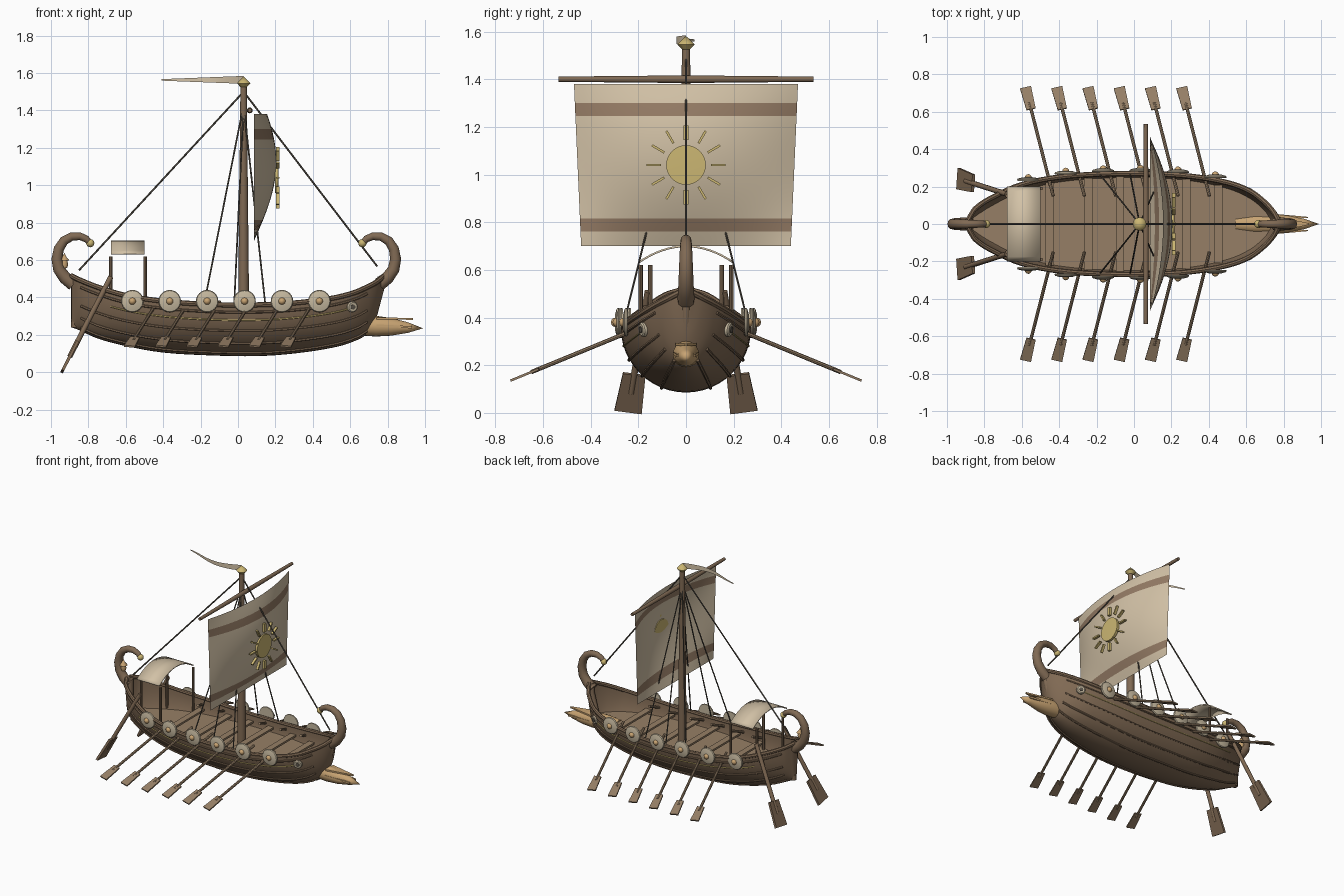
import bpy, bmesh, math
from mathutils import Vector as V

cube = bpy.data.objects.get("Cube")
if cube:
    bpy.data.objects.remove(cube, do_unlink=True)


def material(name, r, g, b):
    m = bpy.data.materials.new(name)
    m.use_nodes = True
    m.diffuse_color = (r, g, b, 1)
    for n in m.node_tree.nodes:
        if n.type == 'BSDF_PRINCIPLED':
            n.inputs["Base Color"].default_value = (r, g, b, 1)
            n.inputs["Roughness"].default_value = 0.8
    return m


HULL = material("hull_wood", .215, .142, .087)
WOOD = material("light_wood", .305, .213, .133)
CLOTH = material("cream_cloth", .65, .54, .385)
STRIPE = material("brown_stripe", .30, .20, .13)
SHIELD = material("shield_cream", .56, .48, .345)
GOLD = material("gold", .60, .47, .17)
BRONZE = material("bronze", .58, .37, .17)
ROPE = material("dark_rope", .11, .095, .075)


def loft(name, rings, mats, closed=True, cap=True, smooth=True, rule=None):
    """Skin a list of equal-length point rings."""
    bm = bmesh.new()
    rows = [[bm.verts.new(p) for p in ring] for ring in rings]
    n = len(rows[0])
    for a, b in zip(rows, rows[1:]):
        for i in range(n if closed else n - 1):
            j = (i + 1) % n
            bm.faces.new((a[i], a[j], b[j], b[i]))
    if closed and cap:
        bm.faces.new(rows[0])
        bm.faces.new(rows[-1])
    bmesh.ops.remove_doubles(bm, verts=bm.verts, dist=1e-5)
    bmesh.ops.recalc_face_normals(bm, faces=bm.faces)
    if rule:
        for f in bm.faces:
            f.material_index = rule(f.calc_center_median())
    me = bpy.data.meshes.new(name)
    bm.to_mesh(me)
    bm.free()
    ob = bpy.data.objects.new(name, me)
    bpy.context.collection.objects.link(ob)
    for m in (mats if isinstance(mats, list) else [mats]):
        me.materials.append(m)
    if smooth:
        bpy.ops.object.select_all(action='DESELECT')
        ob.select_set(True)
        bpy.context.view_layer.objects.active = ob
        bpy.ops.object.shade_smooth_by_angle(angle=math.radians(40))
    return ob


def sweep(name, pts, radii, mat, sides=10, axis=None):
    """Round tube along points; a fixed axis makes it a lathe."""
    pts = [V(p) for p in pts]
    if not isinstance(radii, (list, tuple)):
        radii = [radii] * len(pts)
    first = axis or (pts[1] - pts[0]).normalized()
    ref = V((0, 1, 0)) if abs(first.y) < .85 else V((1, 0, 0))
    rings = []
    for i, (p, r) in enumerate(zip(pts, radii)):
        t = axis or (pts[min(i + 1, len(pts) - 1)] - pts[max(i - 1, 0)]).normalized()
        u = ref.cross(t).normalized()
        w = t.cross(u)
        angles = [2 * math.pi * k / sides for k in range(sides)]
        rings.append([p + (u * math.cos(a) + w * math.sin(a)) * r for a in angles])
    return loft(name, rings, mat)


def lathe(name, origin, axis, profile, mat, sides=20):
    axis = V(axis).normalized()
    return sweep(name, [V(origin) + axis * h for r, h in profile],
                 [r for r, h in profile], mat, sides, axis)


def ball(name, centre, r, mat):
    prof = [(r * math.sin(a * math.pi / 8), -r * math.cos(a * math.pi / 8)) for a in range(9)]
    lathe(name, centre, (0, 0, 1), prof, mat, 14)


def plate(name, start, end, w0, w1, thick, side, mat):
    """Flat bar from start to end, its width along the side direction."""
    start, end = V(start), V(end)
    d = (end - start).normalized()
    w = (V(side) - d * d.dot(V(side))).normalized()
    n = d.cross(w) * thick / 2
    rings = [[p + w * h + n, p - w * h + n, p - w * h - n, p + w * h - n]
             for p, h in ((start, w0 / 2), (end, w1 / 2))]
    return loft(name, rings, mat, smooth=False)


# Hull stations: x, half beam, keel height, rim height
STATIONS = [(-.89, .02, .24, .515), (-.85, .085, .225, .495), (-.75, .15, .18, .455),
            (-.6, .215, .14, .41), (-.4, .255, .105, .38), (-.15, .272, .09, .362),
            (.1, .272, .086, .36), (.3, .26, .1, .37), (.5, .225, .13, .395),
            (.62, .18, .165, .425), (.7, .12, .215, .46), (.745, .07, .31, .485),
            (.775, .018, .44, .51)]


def station(x):
    """Smoothly interpolated half beam, keel and rim."""
    S = STATIONS
    i = max(k for k in range(len(S) - 1) if S[k][0] <= x or k == 0)
    a, b = S[i], S[i + 1]
    p, q = S[max(i - 1, 0)], S[min(i + 2, len(S) - 1)]
    h = b[0] - a[0]
    t = min(max((x - a[0]) / h, 0), 1)
    out = []
    for c in (1, 2, 3):
        m0 = (b[c] - p[c]) / (b[0] - p[0]) * h
        m1 = (q[c] - a[c]) / (q[0] - a[0]) * h
        out.append((2*t**3 - 3*t*t + 1) * a[c] + (t**3 - 2*t*t + t) * m0
                   + (3*t*t - 2*t**3) * b[c] + (t**3 - t*t) * m1)
    return out


def skin(x, deg, grow=0):
    b, k, s = station(x)
    a = math.radians(deg)
    return V((x, max(b + grow, .004) * math.sin(a), s - (s - k + grow) * math.cos(a)))


def spread(a, b, n):
    return [a + (b - a) * i / n for i in range(n + 1)]


xs = []
for a, b in zip(STATIONS, STATIONS[1:]):
    xs += spread(a[0], b[0], 4)[:-1]
xs.append(STATIONS[-1][0])
arc = spread(-90, 90, 24)
loft("hull", [[skin(x, d) for d in arc] + [skin(x, d, -.014) for d in reversed(arc)]
              for x in xs], HULL)
sweep("stem_post", [(.69, 0, .21), (.73, 0, .32), (.762, 0, .44), (.765, 0, .51)], .018, HULL)
sweep("stern_post", [(-.872, 0, .24), (-.872, 0, .51)], .02, HULL)

# Deck and rowing benches
DECK = .285


def inside(x):
    b, k, s = station(x)
    return max(b - .01, .004) * math.sin(math.acos(min((s - DECK) / (s - k), 1)))


loft("deck", [[(x, -inside(x), DECK), (x, inside(x), DECK)] for x in spread(-.86, .72, 40)],
     WOOD, closed=False, smooth=False)
for x in (-.45, -.245, -.075, .09, .28, .45):
    w = inside(x)
    plate("bench", (x, -w, .315), (x, w, .315), .045, .045, .014, (1, 0, 0), WOOD)

for s in (-1, 1):
    # Rails and planking ridges
    sweep("gunwale", [V((x, s * max(station(x)[0] - .004, .01), station(x)[2])) for x in xs],
          .014, HULL, 8)
    for d in (22, 42, 60, 82):
        sweep("wale", [skin(x, s * d, .002) for x in spread(-.84, .69, 36)], .007, HULL, 6)
    sweep("gold_trim", [skin(x, s * 73, .002) for x in spread(-.68, .6, 30)], .004, GOLD, 6)

    # Bow eye
    eye, n = skin(.61, s * 74), V((.42, s, -.1)).normalized()
    lathe("eye_white", eye, n, [(.03, -.01), (.03, .007), (.024, .012), (0, .012)], SHIELD)
    lathe("eye_pupil", eye, n, [(.013, 0), (.013, .016), (0, .018)], ROPE, 12)

    for i in range(6):
        # Shields along the rail
        x = -.565 + .2 * i
        o = (x, s * (station(x)[0] + .006), .38)
        lathe("shield", o, (0, s, 0), [(0, 0), (.058, 0), (.06, .006), (.056, .012),
                                       (.035, .018), (0, .021)], SHIELD, 24)
        lathe("shield_boss", o, (0, s, 0), [(.02, .012), (.018, .025), (.01, .033), (0, .036)],
              BRONZE, 14)
        # Rowing oars
        x = -.46 + .167 * i
        grip, tip = V((x + .028, s * .15, .376)), V((x - .12, s * .73, .138))
        neck = grip.lerp(tip, .8)
        sweep("oar_shaft", [grip, neck.lerp(tip, .3)], .009, WOOD, 8)
        plate("oar_blade", neck, tip, .05, .06, .01, (1, 0, 0), WOOD)

    # Steering oars
    top, tip = V((-.68, s * .16, .51)), V((-.94, s * .243, .005))
    neck = top.lerp(tip, .69)
    sweep("steering_shaft", [top, neck.lerp(tip, .5)], .014, HULL, 10)
    plate("steering_blade", neck, tip, .095, .115, .016, (0, 1, 0), HULL)

    # Awning posts and shrouds
    for x, y in ((-.68, .15), (-.495, .19)):
        sweep("awning_post", [(x, s * y, DECK), (x, s * y, .62)], .009, HULL, 8)
    for x in (-.18, -.02, .145):
        sweep("shroud", [(.03, 0, 1.43), (x, s * .262, .37)], .0045, ROPE, 6)

# Awning
loft("awning", [[(x, y, .635 + .068 * (1 - (y / .2) ** 2)) for y in spread(-.2, .2, 16)]
                for x in (-.68, -.5)], CLOTH, closed=False).modifiers.new(
                    "thickness", 'SOLIDIFY').thickness = .008

# Curled stem and stern ornaments
CURL = [(.755, .47), (.80, .505), (.832, .55), (.843, .605), (.833, .66), (.805, .703),
        (.765, .725), (.72, .727), (.685, .712), (.667, .69)]
for name, place in (("bow_curl", lambda x: x), ("stern_curl", lambda x: -x - .125)):
    sweep(name, [(place(x), 0, z) for x, z in CURL],
          [.036 - .0022 * i for i in range(len(CURL))], HULL, 12)
    ball(name + "_tip", (place(.665), 0, .69), .022, GOLD)
lathe("lantern", (-.928, 0, .555), (0, 0, 1), [(0, 0), (.014, .002), (.02, .02), (.016, .042)],
      BRONZE, 12)
lathe("lantern_roof", (-.928, 0, .597), (0, 0, 1), [(.027, 0), (.012, .018), (0, .042)], BRONZE, 12)

# Ram
lathe("ram", (.54, 0, .255), (1, 0, -.045), [(.04, 0), (.053, .1), (.055, .2), (.047, .28),
                                            (.028, .37), (0, .45)], BRONZE)
plate("ram_top_fin", (.74, 0, .288), (.935, 0, .285), .09, .008, .01, (0, 1, 0), BRONZE)
for s in (-1, 1):
    plate("ram_side_fin", (.74, s * .04, .25), (.93, s * .035, .24), .03, .006, .012,
          (0, 1, 0), BRONZE)

# Mast, yard and pennant
sweep("mast", [(.03, 0, DECK), (.03, 0, 1.54)], [.03, .017], HULL, 16)
lathe("mast_cap", (.03, 0, 1.525), (0, 0, 1), [(.017, 0), (.036, .02), (.03, .028), (0, .056)],
      GOLD, 12)
sweep("yard", [(.063, -.535, 1.4), (.063, 0, 1.4), (.063, .535, 1.4)], [.011, .016, .011],
      HULL, 12)
loft("pennant", [[(.03 - .44 * t, -.04 * math.sin(4.2 * t), 1.563 + h * (.021 - .017 * t))
                  for h in (-1, 1)] for t in spread(0, 1, 20)], CLOTH, closed=False)


# Billowing sail with two stripes
def sail_point(u, z):
    v = (z - .7) / .68
    return (.085 + (1 - u * u) * .12 * math.sin(math.pi * .8 * v), u * (.44 + .03 * v), z)


def striped(c):
    return int(.76 < c.z < .815 or 1.245 < c.z < 1.3)


heights = spread(.7, .76, 2) + spread(.815, 1.245, 14) + spread(1.3, 1.38, 3)
loft("sail", [[sail_point(u, z) for u in spread(-1, 1, 24)] for z in heights],
     [CLOTH, STRIPE], closed=False, rule=striped)

# Sun emblem
lathe("sun_disc", (.198, 0, 1.04), (1, 0, 0), [(.083, 0), (.083, .017), (0, .02)], GOLD, 32)
for i in range(12):
    a = i * math.pi / 6
    d = V((0, math.sin(a), math.cos(a)))
    c = V((.213, 0, 1.04))
    w = .02 if i % 6 == 0 else .01
    plate("sun_ray", c + d * .105, c + d * .165, w, w, .018, d.cross(V((1, 0, 0))), GOLD)

# Stays
sweep("forestay", [(.03, 0, 1.5), (.745, 0, .565)], .005, ROPE, 6)
sweep("backstay", [(.03, 0, 1.5), (-.85, 0, .545)], .005, ROPE, 6)
